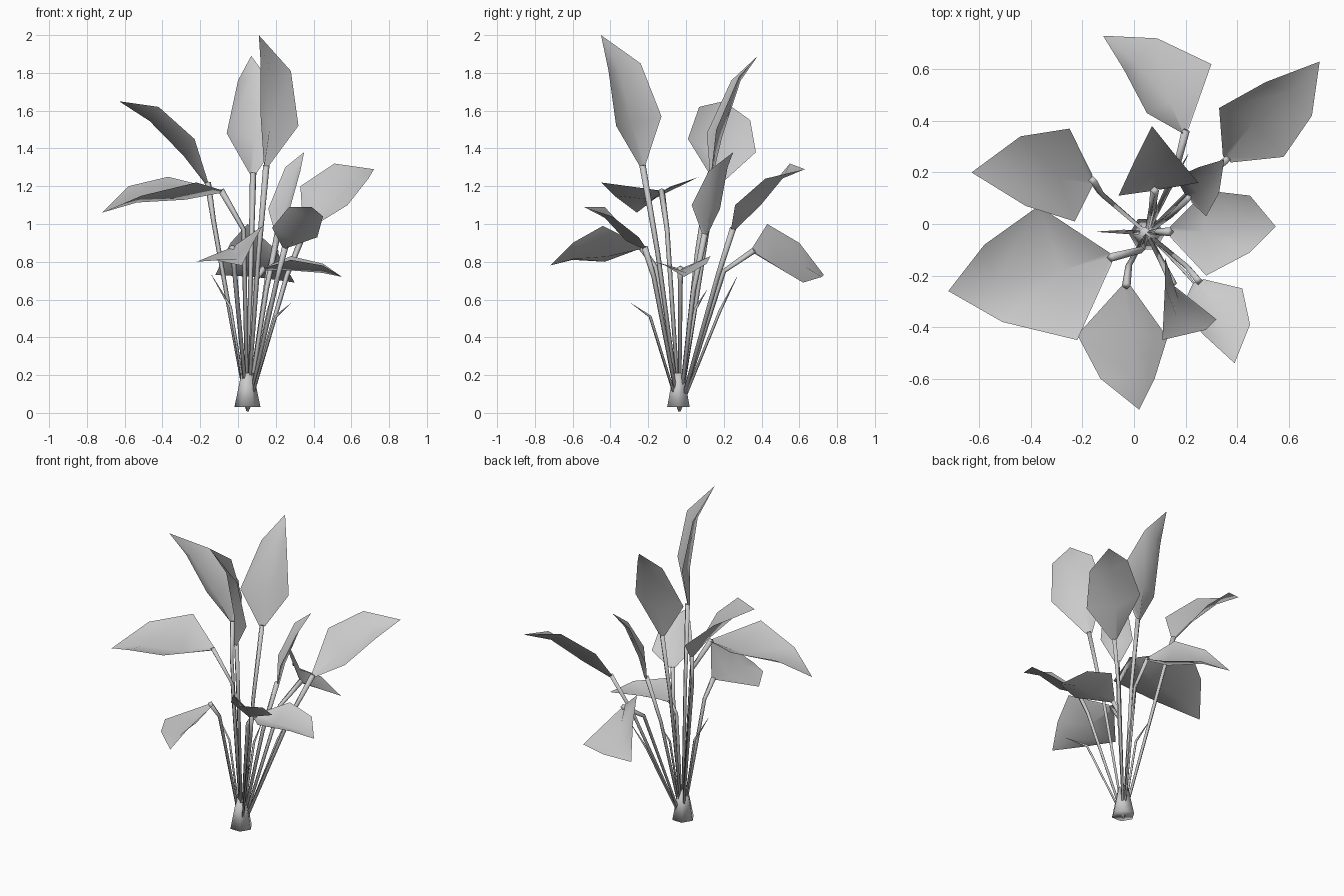
import bpy
from math import cos, sin, tau
from mathutils import Vector as V

ROOT = V((0.05, -0.035, 0.01))


def make(name, verts, faces):
    me = bpy.data.meshes.new(name)
    me.from_pydata(verts, [], faces)
    me.shade_smooth()
    ob = bpy.data.objects.new(name, me)
    bpy.context.collection.objects.link(ob)
    return ob


def tube(name, path, radii, sides=4):
    """Tapered tube through the path points, closed at both ends."""
    verts, faces = [], []
    for i, (p, r) in enumerate(zip(path, radii)):
        d = (path[min(i + 1, len(path) - 1)] - path[max(i - 1, 0)]).normalized()
        u = d.cross(V((0, 1, 0))).normalized()
        w = d.cross(u)
        verts += [p + u * r * cos(tau * k / sides) + w * r * sin(tau * k / sides)
                  for k in range(sides)]
        if i:
            a, b = (i - 1) * sides, i * sides
            faces += [(a + k, a + (k + 1) % sides, b + (k + 1) % sides, b + k)
                      for k in range(sides)]
    faces += [tuple(range(sides))[::-1], tuple(range(len(verts) - sides, len(verts)))]
    return make(name, verts, faces)


def leaf(name, bend, base, l1, l2, tip, r2, r1):
    """Folded blade on a bent stalk; the midrib sags below the two edges."""
    bend, base, l1, l2, tip, r2, r1 = map(V, (bend, base, l1, l2, tip, r2, r1))
    n = (l1 - r1).cross(tip - base).normalized()
    if n.z < 0:
        n = -n
    m1 = (l1 + r1) / 2 - n * 0.2 * (l1 - r1).length
    m2 = (l2 + r2) / 2 - n * 0.2 * (l2 - r2).length
    side = (l1 - r1).normalized() * 0.02
    verts = [base + side, base - n * 0.015, base - side, l1, m1, r1, l2, m2, r2, tip]
    faces = [(0, 1, 4, 3), (1, 2, 5, 4), (3, 4, 7, 6), (4, 5, 8, 7), (6, 7, 9), (7, 8, 9)]
    make(name + "_blade", verts, faces)
    tube(name + "_stalk", [ROOT + (bend - ROOT) * 0.02, bend, base], [0.009, 0.013, 0.017])


# Leaves: stalk bend, blade base, left edge, tip, right edge
leaf("tall_front_leaf", (0.11, -0.15, 0.85), (0.15, -0.23, 1.31), (0.12, -0.13, 1.57),
     (0.12, -0.24, 1.85), (0.11, -0.45, 2.0), (0.28, -0.41, 1.81), (0.32, -0.37, 1.52))
leaf("tall_back_leaf", (0.07, 0.06, 0.85), (0.08, 0.13, 1.27), (-0.06, 0.11, 1.48),
     (0.0, 0.24, 1.76), (0.07, 0.38, 1.89), (0.15, 0.28, 1.78), (0.25, 0.16, 1.5))
leaf("upper_left_leaf", (-0.13, 0.12, 1.02), (-0.16, 0.17, 1.22), (-0.23, 0.01, 1.45),
     (-0.42, 0.07, 1.62), (-0.63, 0.20, 1.65), (-0.44, 0.34, 1.55), (-0.25, 0.37, 1.38))
leaf("wide_left_leaf", (0.03, -0.10, 0.97), (-0.09, -0.13, 1.18), (-0.37, 0.07, 1.25),
     (-0.58, -0.08, 1.20), (-0.72, -0.26, 1.06), (-0.51, -0.38, 1.15), (-0.22, -0.45, 1.22))
leaf("right_back_leaf", (0.26, 0.17, 0.73), (0.36, 0.25, 0.98), (0.33, 0.45, 1.20),
     (0.51, 0.55, 1.32), (0.72, 0.63, 1.29), (0.69, 0.42, 1.24), (0.58, 0.26, 1.10))
leaf("middle_right_leaf", (0.15, 0.04, 0.65), (0.21, 0.10, 0.95), (0.16, 0.18, 1.08),
     (0.25, 0.22, 1.30), (0.35, 0.25, 1.38), (0.33, 0.12, 1.28), (0.28, 0.03, 1.10))
leaf("right_front_leaf", (0.21, -0.17, 0.72), (0.25, -0.22, 0.88), (0.42, -0.25, 0.93),
     (0.45, -0.39, 1.04), (0.39, -0.54, 1.09), (0.27, -0.43, 1.09), (0.18, -0.33, 0.98))
leaf("low_front_leaf", (-0.02, -0.16, 0.77), (-0.03, -0.24, 0.88), (-0.22, -0.43, 0.80),
     (-0.13, -0.60, 0.81), (0.02, -0.72, 0.78), (0.08, -0.60, 0.90), (0.13, -0.44, 0.99))
leaf("low_right_leaf", (0.09, -0.03, 0.70), (0.14, -0.03, 0.77), (0.28, 0.13, 0.83),
     (0.45, 0.11, 0.79), (0.55, -0.01, 0.72), (0.45, -0.11, 0.78), (0.28, -0.20, 0.81))
leaf("low_back_leaf", (0.16, 0.20, 0.75), (0.20, 0.36, 0.86), (0.05, 0.43, 1.0),
     (-0.04, 0.60, 0.90), (-0.12, 0.73, 0.73), (0.09, 0.72, 0.72), (0.30, 0.62, 0.69))

# Thin young shoots
shoots = [((-0.04, -0.03, 0.56), (-0.14, -0.03, 0.73)),
          ((0.16, 0.18, 0.54), (0.21, 0.27, 0.72)),
          ((0.08, 0.05, 0.55), (0.09, 0.11, 0.65)),
          ((0.20, -0.19, 0.51), (0.28, -0.29, 0.58))]
for i, (bend, tip) in enumerate(shoots):
    tube(f"young_shoot_{i + 1}", [ROOT, V(bend), V(tip)], [0.007, 0.008, 0.001])

# Tapered sheath gathering the stalks
tube("base_sheath", [V((0.05, -0.04, 0.03)), V((0.05, -0.04, 0.21))], [0.069, 0.032], 6)
